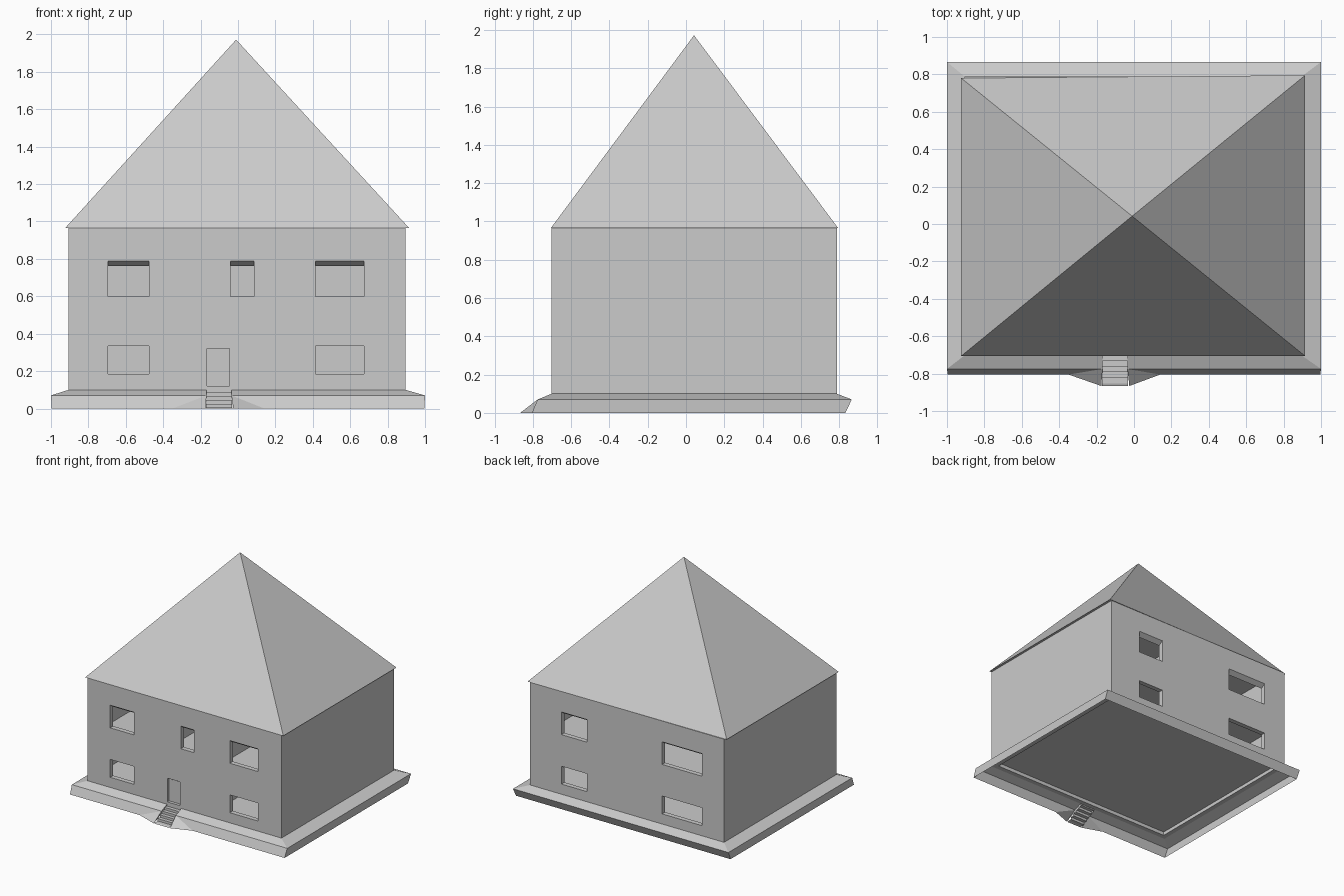
import bpy, bmesh

if "Cube" in bpy.data.objects:
    bpy.data.objects.remove(bpy.data.objects["Cube"])

X0, X1, Y0, Y1 = -0.905, 0.895, -0.702, 0.788   # outer wall faces
T, BASE, EAVES = 0.04, 0.095, 0.965


def poly_mesh(name, polys):
    """Object from a few polygons, shared corners welded."""
    bm = bmesh.new()
    for p in polys:
        bm.faces.new([bm.verts.new(c) for c in p])
    bmesh.ops.remove_doubles(bm, verts=bm.verts[:], dist=1e-5)
    bmesh.ops.recalc_face_normals(bm, faces=bm.faces[:])
    me = bpy.data.meshes.new(name)
    bm.to_mesh(me)
    bm.free()
    ob = bpy.data.objects.new(name, me)
    bpy.context.collection.objects.link(ob)
    return ob


def prism_polys(x0, x1, prof):
    """Profile of (y, z) points extruded along x."""
    a = [(x0, y, z) for y, z in prof]
    b = [(x1, y, z) for y, z in prof]
    n = len(prof)
    return [a, b] + [[a[i], a[(i + 1) % n], b[(i + 1) % n], b[i]] for i in range(n)]


def box(name, x0, x1, y0, y1, z0, z1):
    return poly_mesh(name, prism_polys(x0, x1, [(y0, z0), (y1, z0), (y1, z1), (y0, z1)]))


def cut(target, cutter):
    cutter.hide_render = True
    m = target.modifiers.new("cut", 'BOOLEAN')
    m.operation, m.solver, m.object = 'DIFFERENCE', 'EXACT', cutter
    bpy.context.view_layer.objects.active = target
    bpy.ops.object.modifier_apply(modifier=m.name)
    bpy.data.objects.remove(cutter)


def opening(x0, x1, z0, z1, back=False, drop=0.0):
    """Cutter through a wall; drop lowers the inner edge of the lintel."""
    y, s = (Y1, -1) if back else (Y0, 1)
    e = 0.02
    k = drop / T
    return prism_polys(x0, x1, [(y - s * e, z0), (y + s * (T + e), z0),
                                (y + s * (T + e), z1 - k * (T + e)), (y - s * e, z1 + k * e)])


# Hollow outer walls
walls = box("walls", X0, X1, Y0, Y1, BASE, EAVES)
cut(walls, box("room_void", X0 + T, X1 - T, Y0 + T, Y1 - T, 0.0, 1.1))

# Windows on both floors, front and back, plus landing window and doorway
holes = []
for xa, xb, back in ((-0.695, -0.475, False), (0.415, 0.675, False),
                     (0.366, 0.605, True), (-0.70, -0.33, True)):
    holes += opening(xa, xb, 0.60, 0.79, back, 0.027)
    holes += opening(xa, xb, 0.185, 0.335, back)
holes += opening(-0.04, 0.085, 0.60, 0.79, False, 0.027)
holes += opening(-0.165, -0.045, 0.12, 0.32)
cut(walls, poly_mesh("opening_cutters", holes))

# Front door set back in its frame
box("door", -0.165, -0.045, Y0 + 0.025, Y0 + T, 0.12, 0.32)
box("door_panel", -0.153, -0.057, Y0 + 0.017, Y0 + 0.026, 0.13, 0.31)

# Floors and partitions
xi0, xi1, yi0, yi1 = X0 + T, X1 - T, Y0 + T, Y1 - T
box("ground_floor", xi0, xi1, yi0, yi1, 0.125, 0.14)
box("upper_floor", xi0, xi1, yi0, yi1, 0.47, 0.50)
for i, (z0, z1) in enumerate(((0.14, 0.47), (0.50, EAVES))):
    box(f"spine_partition_{i}", xi0, xi1, 0.03, 0.06, z0, z1)
    for j, x in enumerate((-0.28, 0.22)):
        box(f"front_partition_{i}{j}", x, x + 0.03, yi0, 0.03, z0, z1)
    box(f"back_partition_{i}", 0.0, 0.03, 0.06, yi1, z0, z1)

# Pyramid roof
apex = (-0.01, 0.042, 1.972)
eave = [(-0.924, -0.706, EAVES), (0.915, -0.706, EAVES),
        (0.915, 0.795, EAVES), (-0.924, 0.78, EAVES)]
poly_mesh("roof", [eave] + [[eave[i], eave[(i + 1) % 4], apex] for i in range(4)])

# Sloping plinth: inner edge at the walls, rim, and foot
YR, YF, YS = -0.775, -0.805, -0.866
inner = [(X0, Y0, 0.1), (X0, Y1, 0.1), (X1, Y1, 0.1), (X1, Y0, 0.1)]
rim = [(-1, YR, 0.07), (-1, 0.866, 0.07), (1, 0.866, 0.07), (1, YR, 0.07)]
foot = [(-0.996, YF, 0), (-0.996, 0.832, 0), (0.996, 0.832, 0), (0.996, YF, 0)]
plinth = []
for i in range(3):
    plinth += [[inner[i], inner[i + 1], rim[i + 1], rim[i]],
               [rim[i], rim[i + 1], foot[i + 1], foot[i]]]
# Front halves with wings and cheeks meeting the steps
for c, xs, xb, xw in ((0, -0.168, -0.175, -0.35), (3, -0.035, -0.025, 0.14)):
    top, mid, low, wing = (xs, Y0, 0.1), (xs, YR, 0.07), (xb, YS, 0), (xw, YF, 0)
    plinth += [[inner[c], top, mid, rim[c]], [rim[c], mid, wing, foot[c]],
               [mid, wing, low], [top, mid, low, (xs, Y0, 0.075)]]
poly_mesh("plinth", plinth)

# Entrance steps
prof = [(Y0, 0.12)]
for i in range(5):
    z = 0.085 - 0.02 * i
    prof += [(Y0 - 0.03 * i, z), (Y0 - 0.03 * (i + 1), z)]
prof.append((YS, 0.0))
poly_mesh("entrance_steps", [[(-0.17, *a), (-0.033, *a), (-0.033, *b), (-0.17, *b)]
                             for a, b in zip(prof, prof[1:])])
